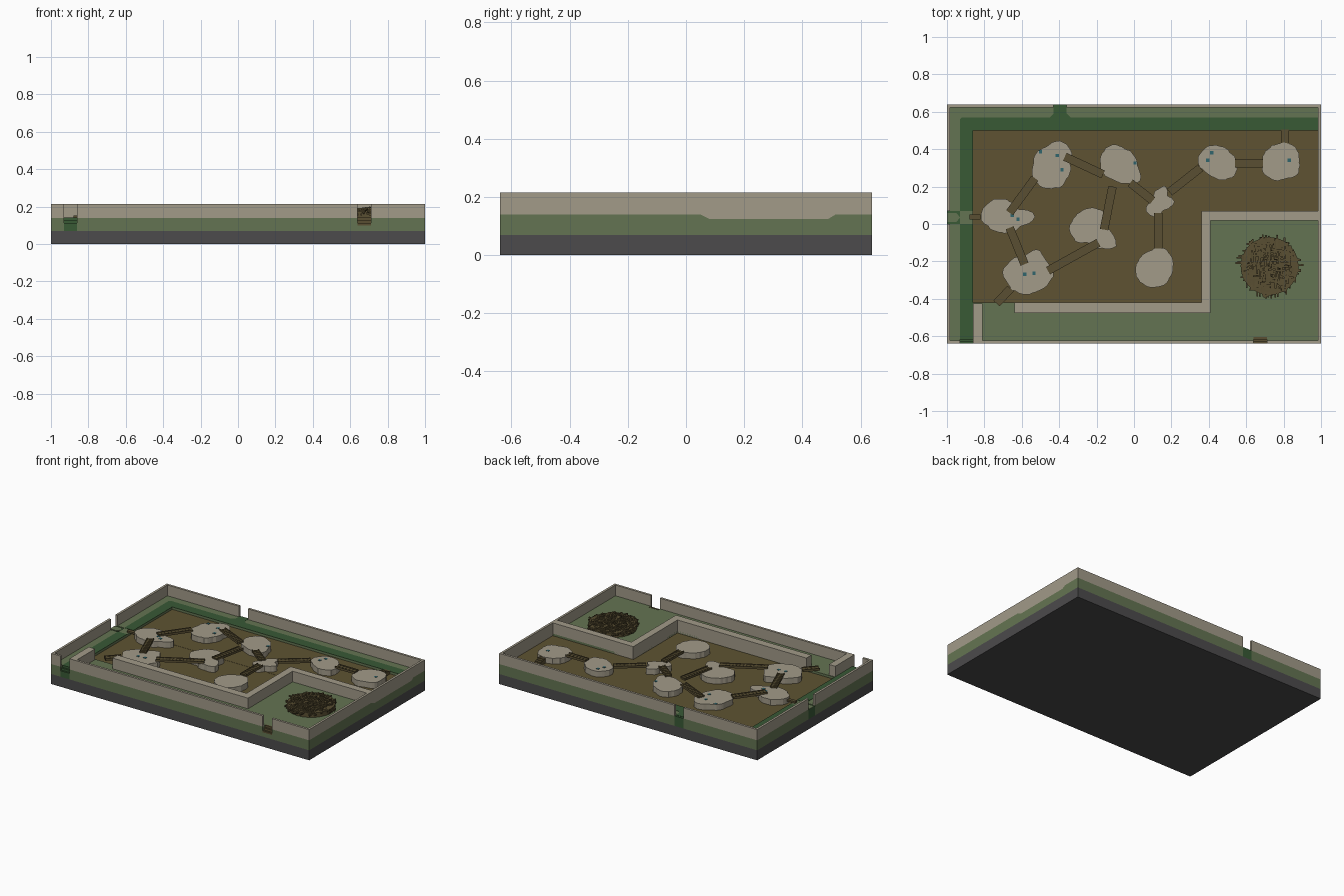
import bpy, bmesh, math, random
from mathutils import Matrix, Vector

random.seed(4)
cube = bpy.data.objects.get("Cube")
if cube:
    bpy.data.objects.remove(cube, do_unlink=True)


def material(name, r, g, b):
    m = bpy.data.materials.new(name)
    m.use_nodes = True
    m.diffuse_color = (r, g, b, 1)
    m.node_tree.nodes["Principled BSDF"].inputs["Base Color"].default_value = (r, g, b, 1)
    return m


STONE = material("tan stone", 0.36, 0.325, 0.25)
GRASS = material("grass green", 0.127, 0.175, 0.084)
PATH = material("dark green", 0.04, 0.10, 0.036)
EARTH = material("brown earth", 0.112, 0.086, 0.032)
WOOD = material("brown wood", 0.10, 0.077, 0.032)
BASE = material("dark grey", 0.072, 0.07, 0.072)
TEAL = material("teal water", 0.03, 0.13, 0.15)

BED, PIT, GROUND, ISLE, TOP = 0.07, 0.125, 0.14, 0.165, 0.215
T = 0.016            # outer wall thickness
X, Y = 1.0, 0.64     # half size


def finish(bm, name, mat):
    bmesh.ops.recalc_face_normals(bm, faces=bm.faces)
    me = bpy.data.meshes.new(name)
    bm.to_mesh(me)
    bm.free()
    me.materials.append(mat)
    ob = bpy.data.objects.new(name, me)
    bpy.context.collection.objects.link(ob)
    return ob


def add_prism(bm, pts, a, b, axis="z"):
    """Extrude a 2D outline from a to b along z (xy outline) or x (yz outline)."""
    put = (lambda p, h: (p[0], p[1], h)) if axis == "z" else (lambda p, h: (h, p[0], p[1]))
    lo = [bm.verts.new(put(p, a)) for p in pts]
    hi = [bm.verts.new(put(p, b)) for p in pts]
    bm.faces.new(lo[::-1])
    bm.faces.new(hi)
    for i in range(len(pts)):
        j = (i + 1) % len(pts)
        bm.faces.new((lo[i], lo[j], hi[j], hi[i]))


def prism(name, mat, pts, a, b, axis="z"):
    bm = bmesh.new()
    add_prism(bm, pts, a, b, axis)
    return finish(bm, name, mat)


def add_box(bm, x0, x1, y0, y1, z0, z1):
    add_prism(bm, [(x0, y0), (x1, y0), (x1, y1), (x0, y1)], z0, z1)


def boxes(name, mat, items):
    bm = bmesh.new()
    for it in items:
        add_box(bm, *it)
    return finish(bm, name, mat)


def add_beam(bm, c, size, angle, tilt=0):
    m = (Matrix.Translation(c) @ Matrix.Rotation(angle, 4, "Z")
         @ Matrix.Rotation(tilt, 4, "Y") @ Matrix.Diagonal((*size, 1)))
    bmesh.ops.create_cube(bm, size=1, matrix=m)


# Base and ground, with the sunken pit open to the east and notches at the gates
boxes("base_slab", BASE, [(-X, X, -Y, Y, 0, BED)])
E = X - T
prism("grass_ground", GRASS, [
    (-X, -Y), (-.93, -Y), (-.93, -.605), (-.86, -.605), (-.86, -Y),
    (.64, -Y), (.64, -.605), (.71, -.605), (.71, -Y), (E, -Y),
    (E, .07), (.36, .07), (.36, -.42), (-.86, -.42), (-.86, .50), (E, .50), (E, Y),
    (-.36, Y), (-.36, .57), (-.43, .57), (-.43, Y), (-X, Y),
    (-X, .07), (-.93, .07), (-.93, 0), (-X, 0)], BED, GROUND)
boxes("pit_floor", EARTH, [(-.86, E, -.42, .07, BED, PIT - .001), (-.86, E, .07, .5, BED, PIT)])

# East bank and wall, which dip together where the pit meets the edge
dip = [(-Y, GROUND), (.05, GROUND), (.08, PIT), (.49, PIT), (.515, GROUND), (Y, GROUND)]
prism("east_bank", GRASS, [(-Y, BED)] + dip + [(Y, BED)], E, X, "x")
prism("east_wall", STONE, [(-Y, TOP)] + dip + [(Y, TOP)], E, X, "x")

# Remaining outer walls with gate openings
W = Y - T
boxes("front_wall", STONE, [(a, b, -Y, -W, GROUND, TOP) for a, b in ((-X, -.93), (-.86, .64), (.71, E))])
boxes("back_wall", STONE, [(a, b, W, Y, GROUND, TOP) for a, b in ((-X, -.43), (-.36, E))])
boxes("west_wall", STONE, [(-X, -E, a, b, GROUND, TOP) for a, b in ((-W, 0), (.07, W))])

# Inner retaining walls
prism("inner_wall", STONE, [(-.64, -.42), (.36, -.42), (.36, .07), (E, .07), (E, .02),
                            (.41, .02), (.41, -.475), (-.64, -.475)], PIT, TOP)
boxes("inner_wall_stub", STONE, [(-.86, -.81, -W, -.425, PIT, TOP)])

# Dark green path along the back and west side
P = GROUND + .002
prism("path_back", PATH, [(-.93, .07), (-.86, .07), (-.86, .5), (E, .5), (E, .57), (-.34, .57),
                          (-.36, .59), (-.36, .625), (-.43, .625), (-.43, .59), (-.45, .57),
                          (-.92, .57), (-.93, .56)], GROUND, P)
boxes("path_west", PATH, [(-.93, -.86, -.605, 0, GROUND, P)])

# Gate fillings and steps
boxes("back_gate", PATH, [(-.43, -.36, .57, Y, BED, GROUND)])
boxes("west_gate", PATH, [(-X, -.93, 0, .07, BED, GROUND - .005)])
prism("west_gate_ramp", GRASS, [(-X, .06), (-X, .01), (-.95, .01), (-.93, .035), (-.95, .06)],
      GROUND - .005, GROUND - .001)


def steps(name, mat, x0, x1, bottom):
    boxes(name, mat, [(x0, x1, -Y + .0117 * i, -Y + .0117 * (i + 1), bottom, .112 + .015 * i)
                      for i in range(3)])


steps("front_left_steps", PATH, -.93, -.86, BED)
boxes("gate_sill", GRASS, [(.64, .71, -Y, -.605, BED, .10)])
steps("front_right_steps", WOOD, .64, .71, .10)

# Rocky islands: centre and outline radii (hundredths) every 36 degrees
ISLANDS = [
    ((-.44, .32), (10, 13, 13, 10, 10, 10, 12, 13.5, 13, 11)),
    ((-.08, .31), (10, 10, 10, 12, 11.5, 10, 9, 8, 10, 13.5)),
    ((.44, .33), (11, 9, 9, 9.5, 10, 10, 8, 8, 10, 12)),
    ((.785, .33), (10, 11, 11, 10, 10, 10, 11, 10, 9, 11)),
    ((.14, .12), (7.5, 5, 8.5, 6.5, 4.5, 6, 9, 9, 5, 6)),
    ((-.68, .04), (15.5, 7, 8, 10, 12.5, 14, 11, 9, 9, 9)),
    ((-.225, -.025), (9, 11, 11, 11, 11, 12, 11, 8, 11, 16)),
    ((.11, -.23), (10, 11, 11, 9, 9, 10, 11, 11, 11, 10)),
    ((-.56, -.26), (13, 11, 13, 9, 12, 14, 13, 12, 11, 12)),
]
for n, ((cx, cy), radii) in enumerate(ISLANDS):
    pts, sides = [], 40
    for i in range(sides):
        t = i / sides * len(radii)
        k, f = int(t), t % 1
        f = f * f * (3 - 2 * f)
        r = (radii[k] * (1 - f) + radii[(k + 1) % len(radii)] * f) / 100
        r *= random.uniform(.97, 1.03)
        a = math.tau * i / sides
        pts.append((cx + r * math.cos(a), cy + r * math.sin(a)))
    prism(f"island_{n + 1}", STONE, pts, PIT - .005, ISLE)

# Small teal pools on the islands
POOLS = [(-.50, .385), (-.41, .365), (-.385, .29), (.005, .325), (.415, .38), (.395, .34),
         (.83, .34), (-.62, .025), (-.65, .045), (-.585, -.27), (-.535, -.265)]
boxes("pools", TEAL, [(x - .009, x + .009, y - .008, y + .01, ISLE - .002, ISLE + .002)
                      for x, y in POOLS])

# Plank bridges between islands
BRIDGES = [((-.37, .36), (-.165, .265)), ((-.53, .245), (-.665, .06)), ((-.115, .20), (-.16, -.03)),
           ((-.02, .22), (.10, .125)), ((.19, .17), (.355, .30)), ((.54, .325), (.69, .325)),
           ((.13, .06), (.13, -.13)), ((-.665, -.02), (-.585, -.215)), ((-.46, -.25), (-.19, -.10)),
           ((-.66, -.345), (-.735, -.425))]
for n, (p, q) in enumerate(BRIDGES):
    p, q = Vector(p), Vector(q)
    d = q - p
    ang = math.atan2(d.y, d.x)
    side = Vector((-d.y, d.x)).normalized() * .02
    mid = (p + q) / 2
    bm = bmesh.new()
    add_beam(bm, (*mid, ISLE), (d.length, .036, .012), ang)
    for s in (-1, 1):
        add_beam(bm, (*(mid + side * s), ISLE + .004), (d.length, .005, .016), ang)
    count = max(3, int(d.length / .022))
    for i in range(count):
        add_beam(bm, (*(p + d * (i + .5) / count), ISLE + .007), (.015, .036, .004), ang)
    finish(bm, f"bridge_{n + 1}", WOOD)

# Steps from the path down to the pit, and a plank at the west gate
boxes("pit_stairs", WOOD, [(.785, .83, .505 - .018 * (i + 1), .505 - .018 * i, PIT, .144 + .005 * i)
                           for i in range(5)])
boxes("west_plank", WOOD, [(-.88, -.82, .025, .05, GROUND, GROUND + .012)])

# Round heap of crossed sticks
bm = bmesh.new()
cx, cy, R = .725, -.225, .155
outline = [(cx + R * math.cos(math.tau * i / 24), cy + R * math.sin(math.tau * i / 24)) for i in range(24)]
add_prism(bm, outline, GROUND, .172)
for i in range(330):
    a, r = random.uniform(0, math.tau), R * math.sqrt(random.random())
    z = .196 - .028 * (r / R) ** 2 - random.uniform(0, .014)
    add_beam(bm, (cx + r * math.cos(a), cy + r * math.sin(a), z),
             (random.uniform(.03, .06), .009, .009),
             random.choice((0, math.pi / 2)) + random.uniform(-.06, .06), random.uniform(-.1, .1))
finish(bm, "stick_heap", WOOD)
